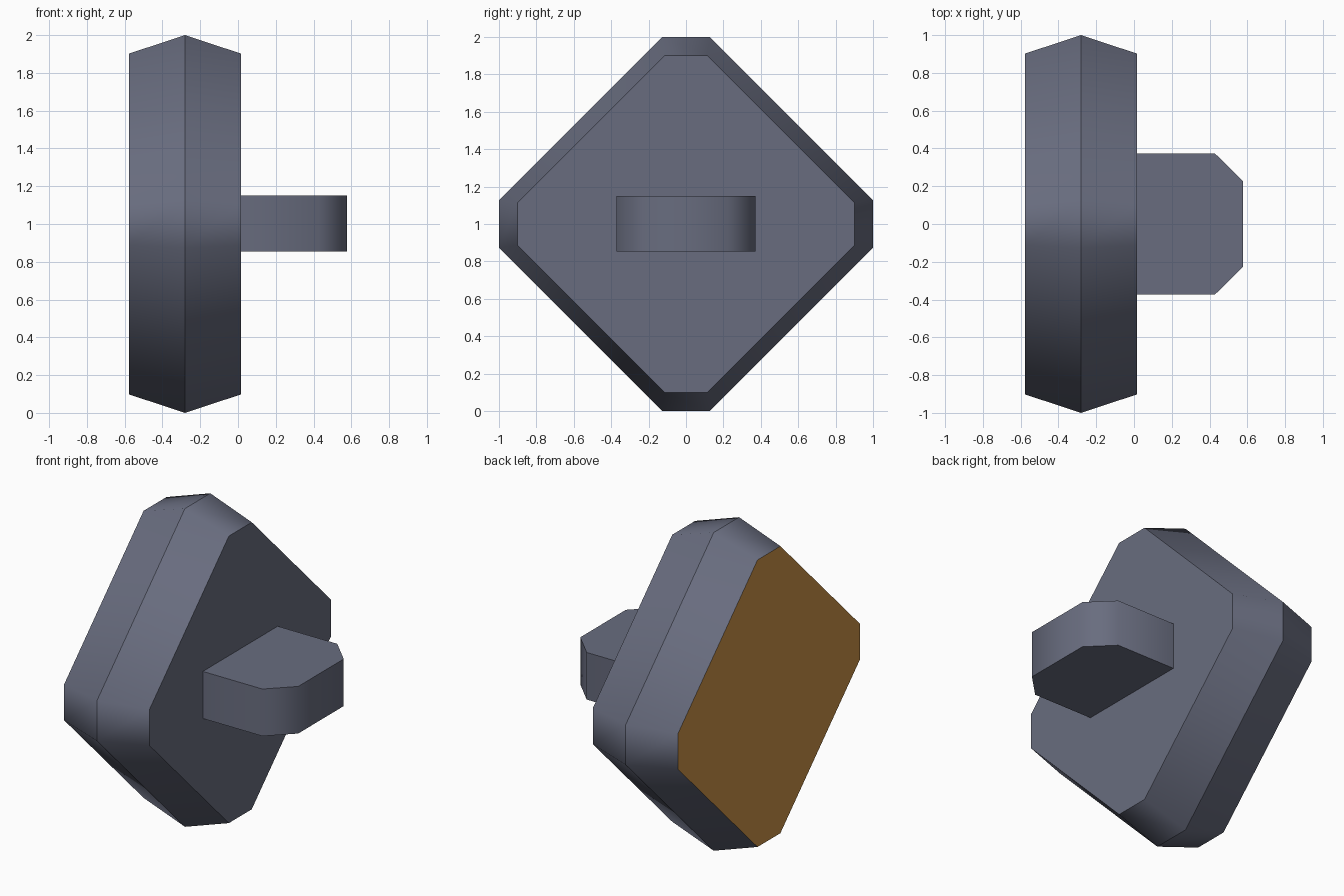
import bpy
import bmesh

if "Cube" in bpy.data.objects:
    bpy.data.objects.remove(bpy.data.objects["Cube"])


def material(name, rgb):
    m = bpy.data.materials.new(name)
    m.diffuse_color = (*rgb, 1)
    m.use_nodes = True
    m.node_tree.nodes["Principled BSDF"].inputs["Base Color"].default_value = m.diffuse_color
    return m


slate = material("slate grey", (0.14, 0.152, 0.212))
amber = material("amber", (0.60, 0.29, 0.063))


def loft(name, rings, mats, closed=True):
    """Skin matching rings; walls are smooth around, ring edges stay crisp."""
    bm = bmesh.new()
    loops = [[bm.verts.new(p) for p in ring] for ring in rings]
    n = len(loops[0])
    for a, b in zip(loops, loops[1:]):
        for i in range(n if closed else n - 1):
            j = (i + 1) % n
            bm.faces.new((a[i], a[j], b[j], b[i])).smooth = True
    for cap in (loops[0], loops[-1]):
        bm.faces.new(cap)
    bmesh.ops.recalc_face_normals(bm, faces=bm.faces[:])
    for ring in loops:
        for i in range(n):
            e = bm.edges.get((ring[i], ring[(i + 1) % n]))
            if e:
                e.smooth = False
    # the flat face pointing straight back (-x) takes the last material
    bm.normal_update()
    for f in bm.faces:
        if f.normal.x < -0.99:
            f.material_index = len(mats) - 1
    me = bpy.data.meshes.new(name)
    bm.to_mesh(me)
    bm.free()
    for m in mats:
        me.materials.append(m)
    ob = bpy.data.objects.new(name, me)
    bpy.context.collection.objects.link(ob)
    return ob


def diamond(x, r):
    """Diamond with clipped corners, in the plane at x."""
    c = 0.126 * r
    pts = [(c, r), (r, c), (r, -c), (c, -r), (-c, -r), (-r, -c), (-r, c), (-c, r)]
    return [(x, y, 1 + z) for y, z in pts]


# Bevelled diamond plate with an amber back face
loft("diamond_plate",
     [diamond(-0.577, 0.902), diamond(-0.281, 1.0), diamond(0.016, 0.902)],
     [slate, amber])

# Peg with chamfered tip (its hidden root face is left out)
profile = [(0.016, -0.372), (0.43, -0.372), (0.577, -0.226),
           (0.577, 0.226), (0.43, 0.372), (0.016, 0.372)]
loft("peg", [[(x, y, z) for x, y in profile] for z in (0.854, 1.15)],
     [slate], closed=False)
